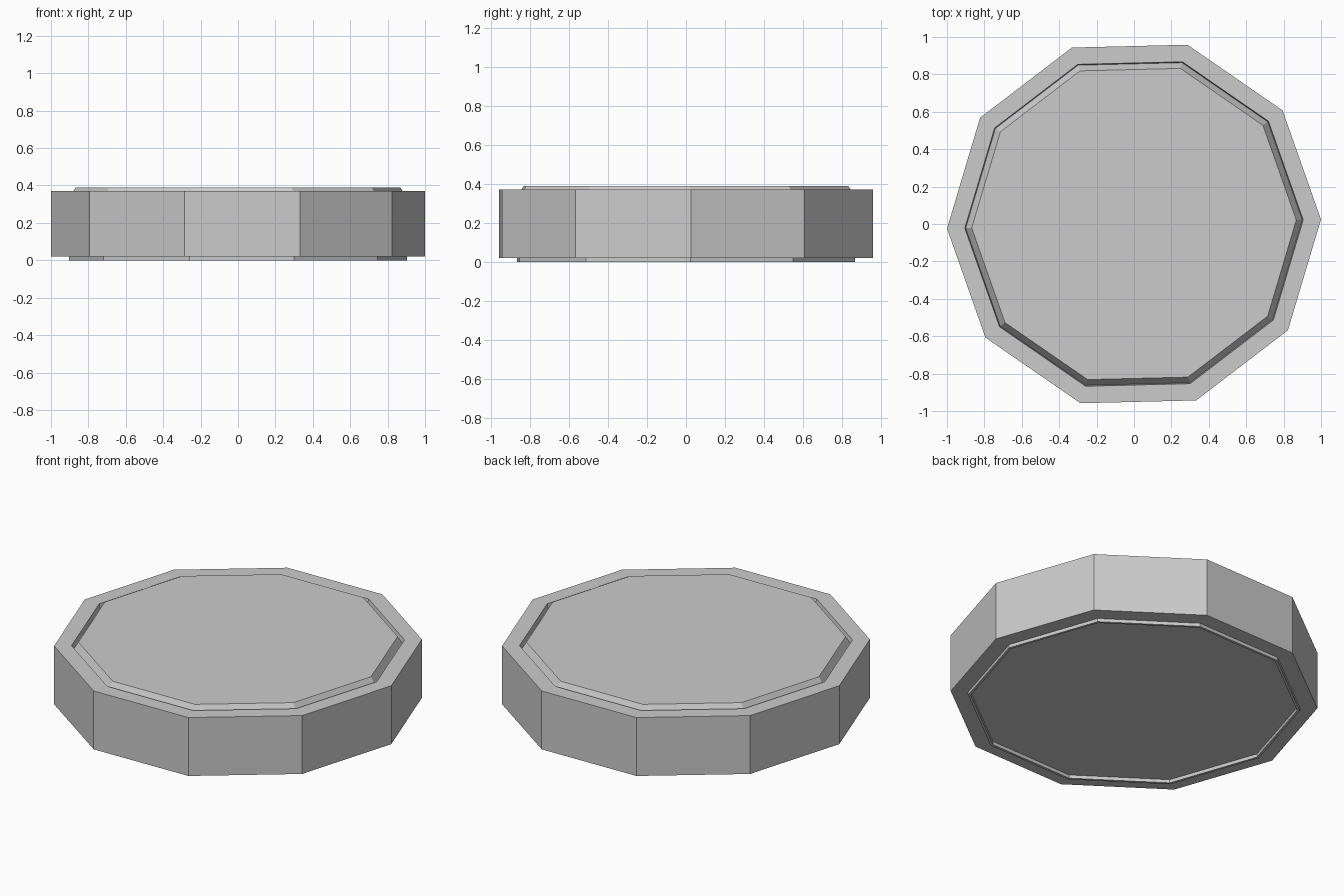
import bpy, math

if "Cube" in bpy.data.objects:
    bpy.data.objects.remove(bpy.data.objects["Cube"])

SIDES = 10
TURN = math.radians(1.4)


def lathe(name, profile):
    """Revolve a (radius, z) profile into a closed ten-sided solid."""
    verts, rings, faces = [], [], []
    for r, z in profile:
        start = len(verts)
        for i in range(SIDES):
            a = TURN + i * 2 * math.pi / SIDES
            verts.append((r * math.cos(a), r * math.sin(a), z))
        rings.append(range(start, start + SIDES))
    for low, high in zip(rings, rings[1:]):
        for i in range(SIDES):
            j = (i + 1) % SIDES
            faces.append((low[i], low[j], high[j], high[i]))
    # flat caps
    faces.append(tuple(reversed(rings[0])))
    faces.append(tuple(rings[-1]))
    mesh = bpy.data.meshes.new(name)
    mesh.from_pydata(verts, [], faces)
    mesh.update()
    obj = bpy.data.objects.new(name, mesh)
    bpy.context.collection.objects.link(obj)
    return obj


# One profile from the recessed underside, around the thin foot lip,
# up the outer wall, into the groove and over the raised centre
lathe("round_puck", [
    (0.89, 0.02), (0.89, 0.0), (0.905, 0.0), (0.905, 0.02),
    (1.0, 0.02), (1.0, 0.37), (0.905, 0.37), (0.90, 0.34),
    (0.868, 0.39),
])
